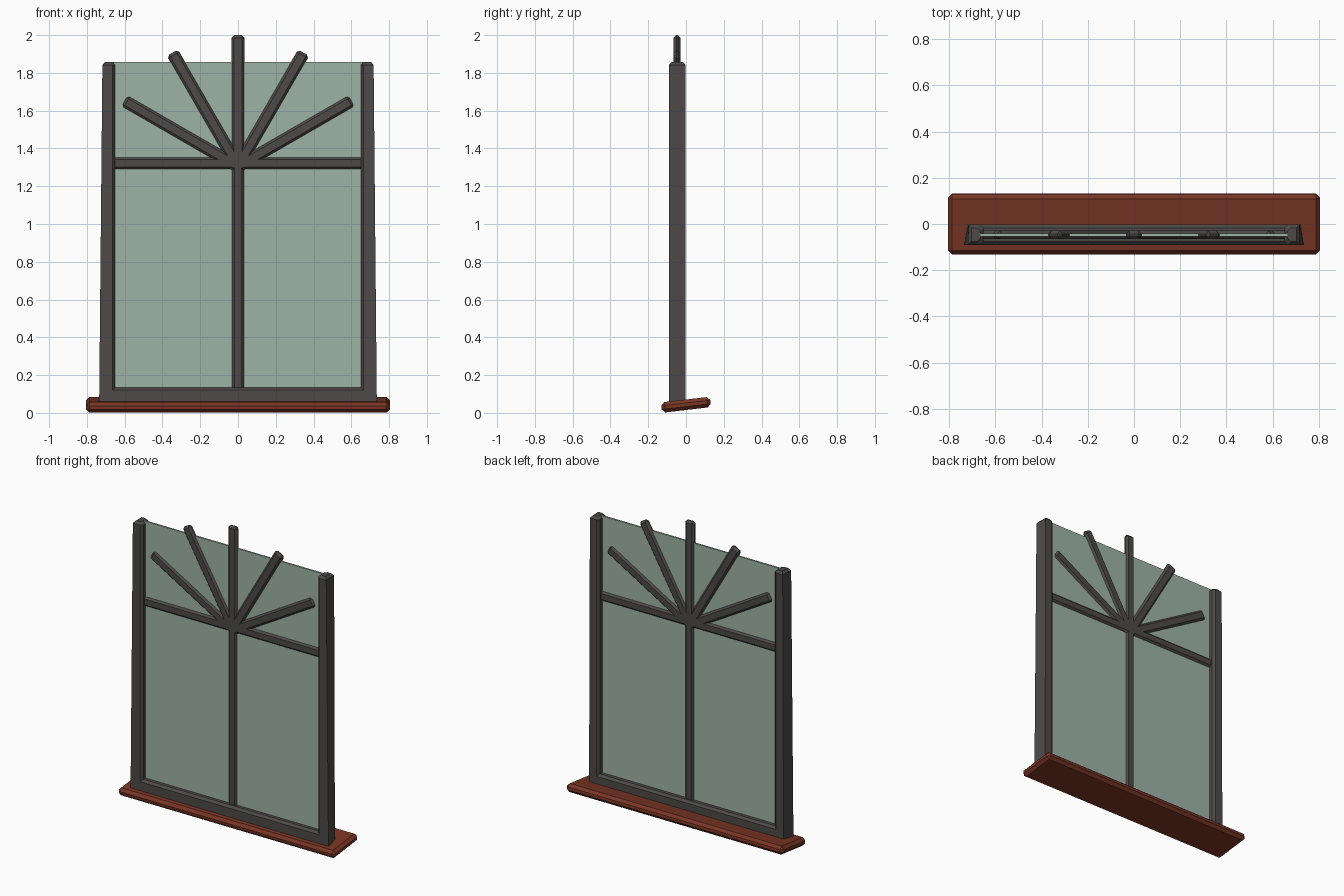
import bpy, bmesh, math
from mathutils import Matrix, Vector

cube = bpy.data.objects.get("Cube")
if cube:
    bpy.data.objects.remove(cube, do_unlink=True)


def material(name, rgb):
    m = bpy.data.materials.new(name)
    m.use_nodes = True
    color = (*rgb, 1.0)
    m.diffuse_color = color
    m.node_tree.nodes["Principled BSDF"].inputs["Base Color"].default_value = color
    return m


FRAME = material("dark grey paint", (0.075, 0.067, 0.065))
GLASS = material("green grey glass", (0.34, 0.45, 0.39))
WOOD = material("red brown sill", (0.19, 0.036, 0.018))

MID_Y = -0.047      # centre plane of the window
HUB_Z = 1.305       # where the fan bars meet


def add_object(name, bm, mat):
    bmesh.ops.recalc_face_normals(bm, faces=bm.faces)
    mesh = bpy.data.meshes.new(name)
    bm.to_mesh(mesh)
    bm.free()
    mesh.materials.append(mat)
    obj = bpy.data.objects.new(name, mesh)
    bpy.context.collection.objects.link(obj)
    return obj


def box(name, size, center, mat, bevel=0.0, rotation=None):
    """Flat-chamfered box, turned about its own centre."""
    bm = bmesh.new()
    bmesh.ops.create_cube(bm, size=1.0)
    bmesh.ops.scale(bm, vec=size, verts=bm.verts)
    if bevel:
        bmesh.ops.bevel(bm, geom=bm.edges[:], offset=bevel, segments=1,
                        affect='EDGES')
    turn = rotation or Matrix.Identity(4)
    bmesh.ops.transform(bm, matrix=Matrix.Translation(center) @ turn,
                        verts=bm.verts)
    return add_object(name, bm, mat)


def stile(name, side):
    """Upright post: taper outward to the foot, chamfered inside and on top."""
    def ring(front, back, inset, z):
        a, b, c = 0.65 + inset, -0.09 + inset, -0.003 - inset
        pts = [(a, b + 0.015), (a + 0.015, b), (front - inset, b),
               (back - inset, c), (a + 0.015, c), (a, c - 0.015)]
        return [bm.verts.new((side * x, y, z)) for x, y in pts]

    bm = bmesh.new()
    rings = [ring(0.735, 0.722, 0, 0.05), ring(0.718, 0.716, 0, 1.842),
             ring(0.718, 0.716, 0.014, 1.858)]
    for low, high in zip(rings, rings[1:]):
        for i in range(len(low)):
            j = (i + 1) % len(low)
            bm.faces.new((low[i], low[j], high[j], high[i]))
    bm.faces.new(rings[0])
    bm.faces.new(rings[-1])
    add_object(name, bm, FRAME)


# Sloping sill
box("sill", (1.61, 0.262, 0.055), (0, 0, 0.043), WOOD, 0.018,
    Matrix.Rotation(math.radians(6.7), 4, 'X'))

# Outer frame
stile("left_stile", 1)
stile("right_stile", -1)
box("bottom_rail", (1.40, 0.087, 0.09), (0, -0.0465, 0.09), FRAME, 0.015)

# Glass pane
box("glass_pane", (1.33, 0.012, 1.735), (0, MID_Y, 0.99), GLASS)

# Transom and lower mullion
box("transom", (1.34, 0.036, 0.066), (0, MID_Y, 1.322), FRAME, 0.014)
box("lower_mullion", (0.066, 0.036, 1.22), (0, MID_Y, 0.71), FRAME, 0.014)

# Fan of bars above the transom
LENGTH = 0.695
for i, angle in enumerate((-60, -30, 0, 30, 60)):
    turn = Matrix.Rotation(math.radians(angle), 4, 'Y')
    center = Vector((0, MID_Y, HUB_Z)) + turn @ Vector((0, 0, LENGTH / 2))
    box(f"fan_bar_{i + 1}", (0.068, 0.036, LENGTH), center, FRAME, 0.014, turn)
